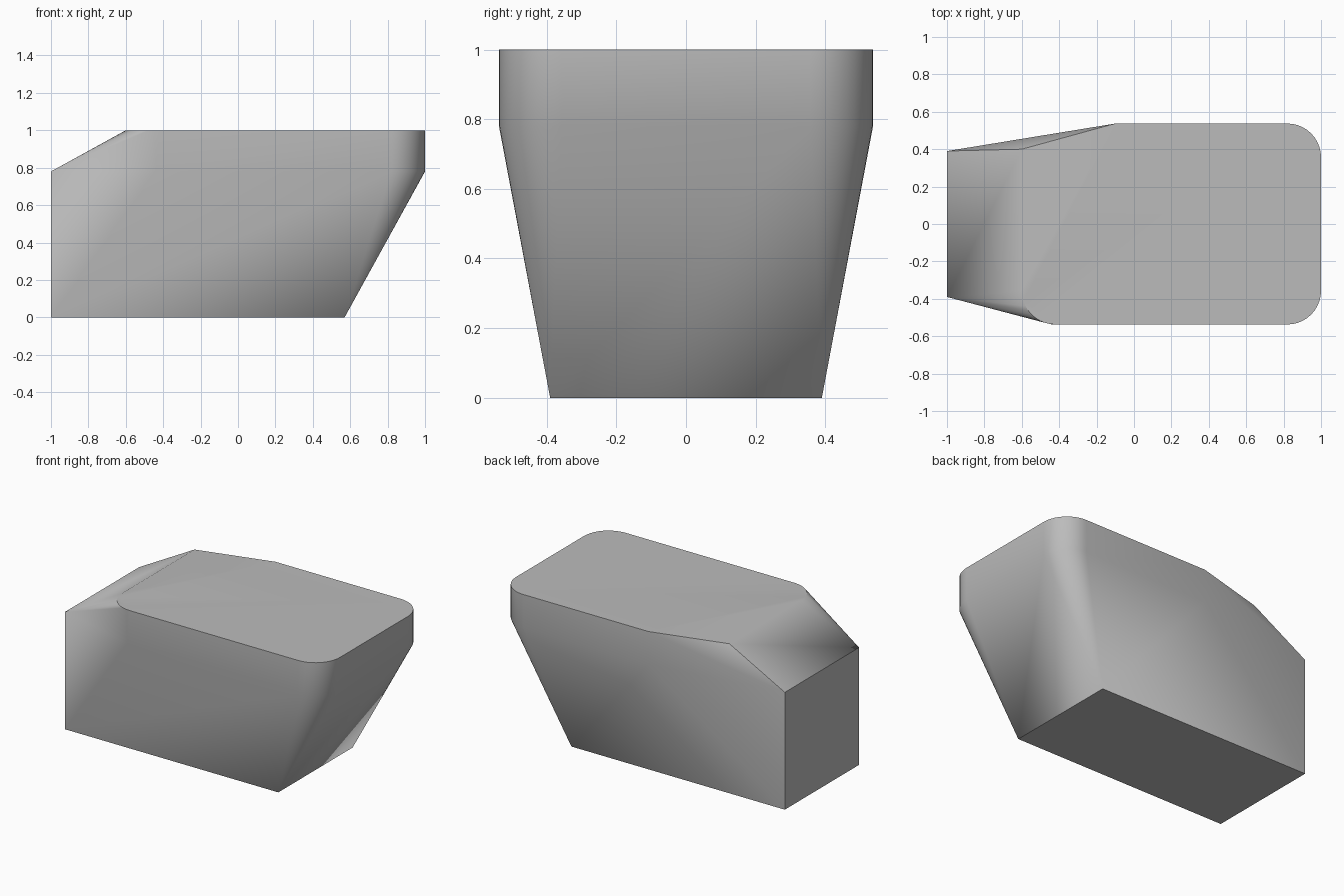
import bpy, bmesh, math

cube = bpy.data.objects.get("Cube")
if cube:
    bpy.data.objects.remove(cube, do_unlink=True)

HALF, FOOT, RIM = 0.537, 0.39, 0.78   # top half depth, base half depth, rim height
R = 0.18                              # corner radius


def arc(cx, cy, start, steps=10):
    """Quarter circle in plan, starting at the given angle in degrees."""
    angles = [math.radians(start + 90 * i / steps) for i in range(steps + 1)]
    return [(cx + R * math.cos(a), cy + R * math.sin(a)) for a in angles]


# Rounded corners in plan
front_left = arc(1 - R, R - HALF, -90)
back_left = arc(1 - R, HALF - R, 0)
front_right = arc(R - 0.6, R - HALF, 180)

# Base, sloped end, upright rim and flat top
points = [(x, s * FOOT, z) for s in (-1, 1)
          for x, z in ((-1, 0), (0.57, 0), (-1, RIM))]
for z in (RIM, 1):
    points += [(x, y, z) for x, y in front_left + back_left]
    points.append((-0.1, HALF, z))
points += [(x, y, 1) for x, y in front_right]
points += [(-0.6, 0.4, 1), (-0.44, -HALF, RIM)]

# Tapered block skinned over the sections
bm = bmesh.new()
for p in points:
    bm.verts.new(p)
hull = bmesh.ops.convex_hull(bm, input=bm.verts[:])
loose = [v for v in bm.verts if not v.link_faces]
bmesh.ops.delete(bm, geom=loose, context='VERTS')
bmesh.ops.dissolve_limit(bm, angle_limit=math.radians(0.5),
                         verts=bm.verts[:], edges=bm.edges[:])
bmesh.ops.recalc_face_normals(bm, faces=bm.faces[:])
mesh = bpy.data.meshes.new("tapered_block")
bm.to_mesh(mesh)
bm.free()
block = bpy.data.objects.new("tapered_block", mesh)
bpy.context.collection.objects.link(block)

# Plain grey
grey = bpy.data.materials.new("grey")
grey.use_nodes = True
colour = (0.5, 0.5, 0.5, 1)
grey.diffuse_color = colour
grey.node_tree.nodes["Principled BSDF"].inputs["Base Color"].default_value = colour
mesh.materials.append(grey)

# Smooth sides, crisp borders
bpy.ops.object.select_all(action='DESELECT')
block.select_set(True)
bpy.context.view_layer.objects.active = block
bpy.ops.object.shade_smooth_by_angle(angle=math.radians(32))
